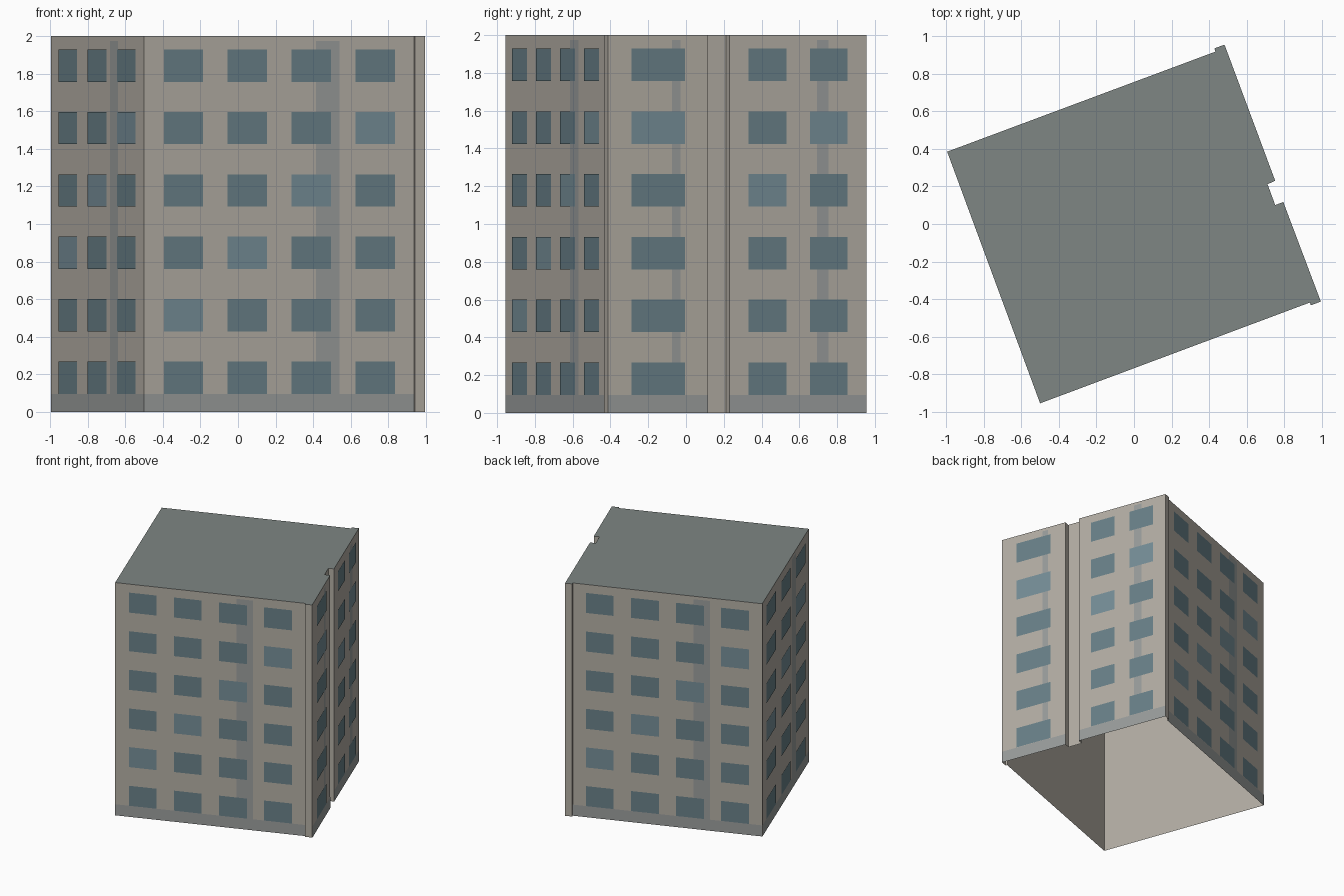
import bpy
from mathutils import Vector

if "Cube" in bpy.data.objects:
    bpy.data.objects.remove(bpy.data.objects["Cube"])

H = 2.0


def material(name, rgb):
    m = bpy.data.materials.new(name)
    m.diffuse_color = (*rgb, 1)
    m.use_nodes = True
    m.node_tree.nodes["Principled BSDF"].inputs["Base Color"].default_value = m.diffuse_color
    return m


WALL = material("beige_wall", (0.45, 0.42, 0.37))
ROOF = material("roof_grey", (0.21, 0.24, 0.23))
TRIM = material("trim_grey", (0.32, 0.335, 0.33))
GLASS = material("glass", (0.14, 0.215, 0.245))
PALE = material("pale_glass", (0.18, 0.27, 0.31))


def add_mesh(name, verts, faces, mat):
    me = bpy.data.meshes.new(name)
    me.from_pydata(verts, [], faces)
    me.materials.append(mat)
    ob = bpy.data.objects.new(name, me)
    bpy.context.collection.objects.link(ob)
    return ob


# Footprint, counter-clockwise from the front-left corner, with corner
# pilasters and a vertical groove in the right side
plan = [(-0.50, -0.955), (0.937, -0.418), (0.942, -0.433), (0.995, -0.413),
        (0.795, 0.117), (0.752, 0.101), (0.711, 0.212), (0.752, 0.230),
        (0.482, 0.955), (0.428, 0.935), (0.434, 0.918), (-0.995, 0.385)]
n = len(plan)
low = [(x, y, 0) for x, y in plan]
high = [(x, y, H) for x, y in plan]

# Wall shell, open underneath, and flat roof
add_mesh("walls", low + high,
         [(i, (i + 1) % n, n + (i + 1) % n, n + i) for i in range(n)], WALL)
add_mesh("roof", high, [tuple(range(n))], ROOF)


def panels(name, edge, rects, offset, mat):
    """Thin flat rectangles (t0, t1, z0, z1) laid on one wall."""
    a, b = Vector(plan[edge]), Vector(plan[(edge + 1) % n])
    d = (b - a).normalized()
    a = a + Vector((d.y, -d.x)) * offset
    verts, faces = [], []
    for t0, t1, z0, z1 in rects:
        k = len(verts)
        for t, z in ((t0, z0), (t1, z0), (t1, z1), (t0, z1)):
            p = a + d * t
            verts.append((p.x, p.y, z))
        faces.append((k, k + 1, k + 2, k + 3))
    add_mesh(name, verts, faces, mat)


# Wall name, footprint edge, window columns, window width, column pitch
facades = [("front", 0, 4, 0.224, 0.363), ("right_near", 3, 1, 0.303, 0),
           ("right_far", 7, 2, 0.213, 0.346), ("back", 10, 4, 0.224, 0.363),
           ("left", 11, 3, 0.287, 0.45)]
for name, edge, cols, w, pitch in facades:
    L = (Vector(plan[(edge + 1) % n]) - Vector(plan[edge])).length
    # Plinth band and vertical stripe
    panels(name + "_plinth", edge, [(0, L, 0, 0.095)], 0.002, TRIM)
    panels(name + "_stripe", edge, [(0.637 * L, 0.724 * L, 0.095, 1.975)], 0.002, TRIM)
    # Windows, with a diagonal of paler panes
    start = (L - (cols - 1) * pitch - w) / 2
    dark, pale = [], []
    for c in range(cols):
        for r in range(6):
            t, z = start + c * pitch, 0.096 + r * 0.3322
            (pale if r == c + 5 - cols else dark).append((t, t + w, z, z + 0.172))
    panels(name + "_windows", edge, dark, 0.004, GLASS)
    panels(name + "_pale_windows", edge, pale, 0.004, PALE)
